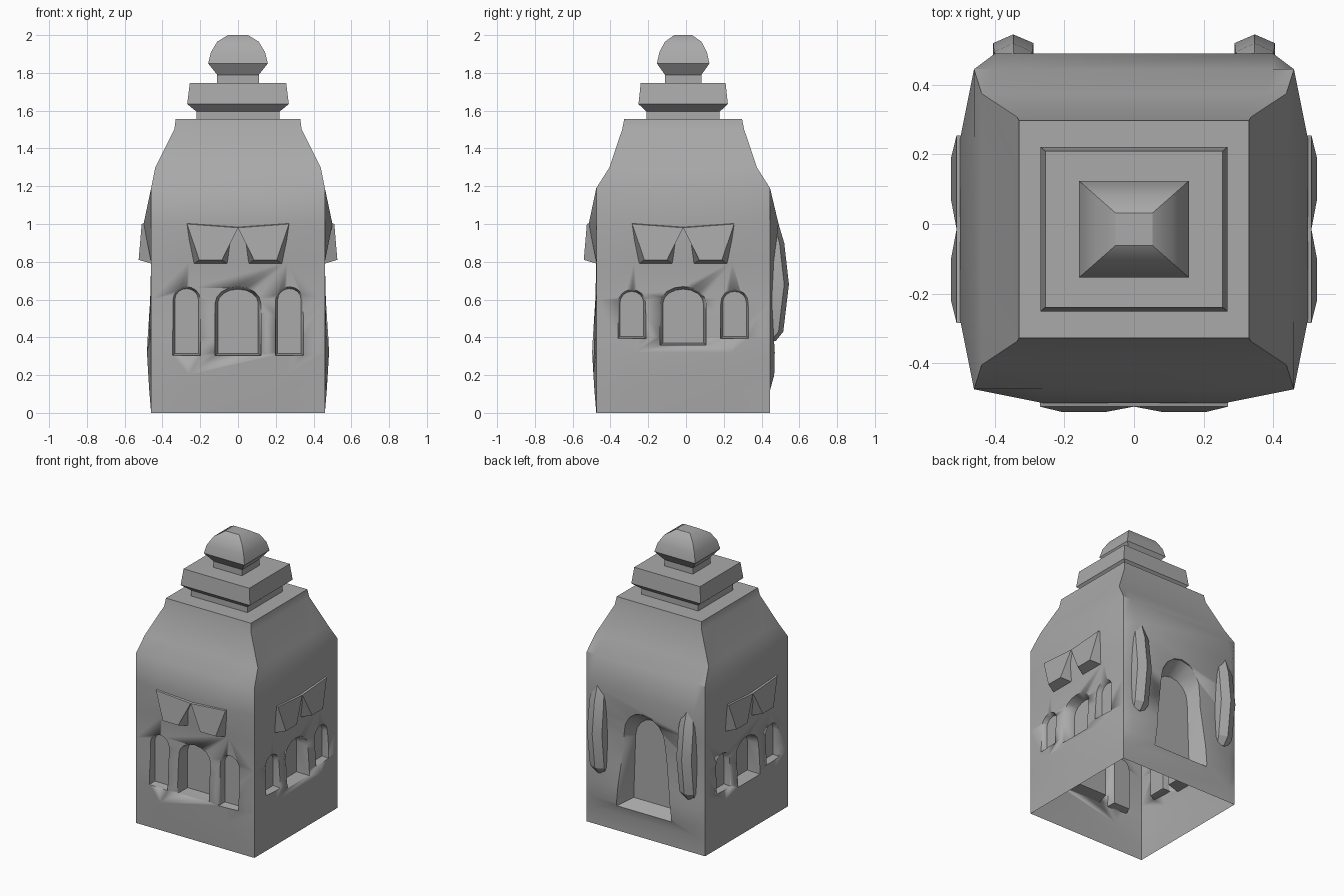
import bpy, bmesh, math
from mathutils import Matrix, Vector

if "Cube" in bpy.data.objects:
    bpy.data.objects.remove(bpy.data.objects["Cube"])

CY = -0.015            # depth centre of the tower
HALF = 0.46            # half width of the walls

stone = bpy.data.materials.new("grey_stone")
stone.use_nodes = True
stone.diffuse_color = (0.4, 0.4, 0.4, 1)
stone.node_tree.nodes["Principled BSDF"].inputs["Base Color"].default_value = (0.4, 0.4, 0.4, 1)


def wall_matrix(turn):
    """Wall space: x across, -y outward from the wall, z up. 0 front, 1 +x, 2 back, 3 -x."""
    return (Matrix.Translation((0, CY, 0)) @ Matrix.Rotation(turn * math.pi / 2, 4, 'Z')
            @ Matrix.Translation((0, -HALF, 0)))


def loft(bm, rings, matrix=Matrix()):
    """Skin a list of equal-length rings and cap both ends."""
    loops = [[bm.verts.new(matrix @ Vector(p)) for p in ring] for ring in rings]
    for a, b in zip(loops, loops[1:]):
        for i in range(len(a)):
            j = (i + 1) % len(a)
            bm.faces.new((a[i], a[j], b[j], b[i]))
    bm.faces.new(loops[0][::-1])
    bm.faces.new(loops[-1])


def finish(name, bm, angle=30):
    bmesh.ops.recalc_face_normals(bm, faces=bm.faces)
    mesh = bpy.data.meshes.new(name)
    bm.to_mesh(mesh)
    bm.free()
    mesh.materials.append(stone)
    ob = bpy.data.objects.new(name, mesh)
    bpy.context.collection.objects.link(ob)
    bpy.ops.object.select_all(action='DESELECT')
    ob.select_set(True)
    bpy.context.view_layer.objects.active = ob
    bpy.ops.object.shade_smooth_by_angle(angle=math.radians(angle))
    return ob


# Tower body: rows of height, half width, half depth, wall bulge, back bulge
rows = [(0, HALF, HALF, 0, 0), (0.12, HALF, HALF, 0.01, 0),
        (0.2, HALF, HALF, 0.015, 0.022), (0.32, HALF, HALF, 0.022, 0.025),
        (0.4, HALF, HALF, 0.018, 0.02), (0.6, HALF, HALF, 0.005, 0.01),
        (0.8, HALF, HALF, 0, 0.02), (1.0, HALF, HALF, 0.04, 0.045),
        (1.19, HALF, HALF, 0, 0), (1.3, 0.438, 0.39, 0, 0),
        (1.5, 0.337, 0.323, 0, 0), (1.555, 0.33, 0.312, 0, 0)]


def body_ring(z, hx, hy, bulge, back):
    k = hx / HALF
    u, w = 0.26 * k, 0.4 * k
    v = 0.26 * hy / HALF
    pts = [(-hx, -hy), (-u, -hy - bulge), (u, -hy - bulge),
           (hx, -hy), (hx + bulge, -v), (hx + bulge, v),
           (hx, hy), (w, hy + back), (-w, hy + back),
           (-hx, hy), (-hx - bulge, v), (-hx - bulge, -v)]
    return [(x, y + CY, z) for x, y in pts]


bm = bmesh.new()
loft(bm, [body_ring(*r) for r in rows])
body = finish("tower_body", bm)


# Arched recesses, cut with tapering arch blocks
def arch(centre, foot, shoulder, sill, spring, top, out):
    pts = [(centre - foot, -out, sill), (centre + foot, -out, sill)]
    for i in range(9):
        a = math.pi * i / 8
        pts.append((centre + shoulder * math.cos(a), -out,
                    spring + (top - spring) * math.sin(a)))
    return pts


def window(bm, matrix, centre, half, sill, spring, top, depth, splay):
    outer = (centre, half, half, sill, spring, top)
    inner = (centre, half - splay, half - splay, sill + 0.01, spring, top - splay)
    loft(bm, [arch(*outer, 0.1), arch(*outer, 0.01), arch(*inner, -depth)], matrix)


bm = bmesh.new()
for turn, sill, side_sill, top in ((0, 0.305, 0.305, 0.67), (1, 0.36, 0.395, 0.655),
                                   (3, 0.36, 0.395, 0.655)):
    m = wall_matrix(turn)
    window(bm, m, 0, 0.122, sill, 0.58, 0.67, 0.07, 0.015)
    for s in (-1, 1):
        window(bm, m, s * 0.272, 0.074, side_sill, top - 0.07, top, 0.03, 0.012)
niche = (0, 0.215, 0.16, 0.18, 0.7, 0.88)
loft(bm, [arch(*niche, 0.1), arch(*niche, 0.02),
          arch(0, 0.15, 0.135, 0.22, 0.66, 0.8, -0.08)], wall_matrix(2))
cutter = finish("recess_cutter", bm)
cutter.hide_render = True

mod = body.modifiers.new("recesses", 'BOOLEAN')
mod.operation = 'DIFFERENCE'
mod.solver = 'EXACT'
mod.object = cutter
bpy.context.view_layer.objects.active = body
bpy.ops.object.modifier_apply(modifier=mod.name)
bpy.data.objects.remove(cutter)

# The tower is an open shell underneath
bm = bmesh.new()
bm.from_mesh(body.data)
floor = [f for f in bm.faces if f.calc_center_median().z < 0.001]
bmesh.ops.delete(bm, geom=floor, context='FACES_ONLY')
bm.to_mesh(body.data)
bm.free()

# Toothed awnings on the front and both sides
for turn, name in ((0, "front_awning"), (1, "left_awning"), (3, "right_awning")):
    bm = bmesh.new()
    for s in (-1, 1):
        rear = [(0.27, 0.02, 1.02), (0, 0.02, 1.0), (0.05, 0.02, 0.785), (0.24, 0.02, 0.785)]
        face = [(0.27, -0.05, 1.0), (0, -0.05, 0.98), (0.085, -0.066, 0.81), (0.205, -0.066, 0.81)]
        loft(bm, [[(s * x, y, z) for x, y, z in ring] for ring in (rear, face)],
             wall_matrix(turn))
    finish(name, bm, 15)

# Ridged pilasters beside the back niche: height, half width, ridge
pilaster = [(0.38, 0.035, 0.03), (0.43, 0.055, 0.07), (0.68, 0.058, 0.1),
            (0.9, 0.055, 0.075), (1.0, 0.035, 0.045)]
for s, name in ((-1, "left_pilaster"), (1, "right_pilaster")):
    bm = bmesh.new()
    c = s * 0.347
    loft(bm, [[(c - h, 0.03, z), (c + h, 0.03, z), (c + h, 0.025 - r, z),
               (c, -r, z), (c - h, 0.025 - r, z)] for z, h, r in pilaster], wall_matrix(2))
    finish(name, bm)

# Stepped cap and finial: height, half width
cap = [(1.55, 0.22), (1.595, 0.22), (1.635, 0.269), (1.747, 0.255)]
finial = [(1.74, 0.11), (1.79, 0.11), (1.85, 0.158), (1.91, 0.143), (1.965, 0.11), (2.0, 0.053)]
for name, profile in (("roof_cap", cap), ("finial", finial)):
    bm = bmesh.new()
    loft(bm, [[(sx * h, sy * h * 0.88 + CY, z) for sx, sy in ((-1, -1), (1, -1), (1, 1), (-1, 1))]
              for z, h in profile])
    finish(name, bm)
